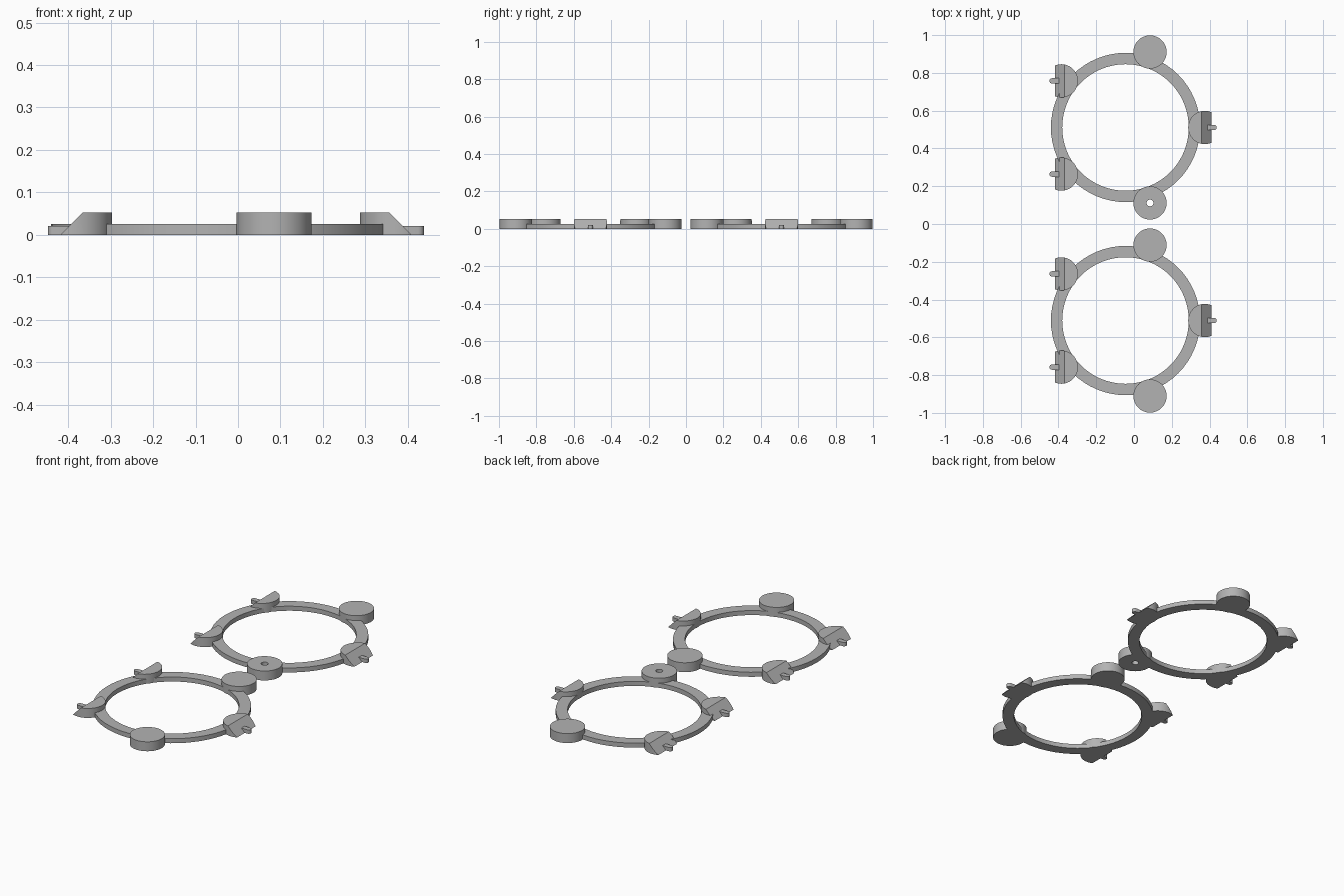
import bpy, bmesh, math
from mathutils import Vector

cube = bpy.data.objects.get("Cube")
if cube:
    bpy.data.objects.remove(cube)

RING_X, RING_Y = -0.045, 0.511
OUTER, INNER, RING_H = 0.395, 0.335, 0.025
PAD_R, PAD_H, PAD_DIST = 0.088, 0.052, 0.42
SIDES = 64

grey = bpy.data.materials.new("plain grey")
grey.use_nodes = True
colour = (0.45, 0.45, 0.45, 1)
grey.diffuse_color = colour
grey.node_tree.nodes["Principled BSDF"].inputs["Base Color"].default_value = colour


def finish(bm, name, x, y):
    bmesh.ops.recalc_face_normals(bm, faces=bm.faces)
    mesh = bpy.data.meshes.new(name)
    bm.to_mesh(mesh)
    bm.free()
    mesh.materials.append(grey)
    obj = bpy.data.objects.new(name, mesh)
    obj.location = (x, y, 0)
    bpy.context.collection.objects.link(obj)
    bpy.ops.object.select_all(action='DESELECT')
    obj.select_set(True)
    bpy.context.view_layer.objects.active = obj
    bpy.ops.object.shade_smooth_by_angle(angle=math.radians(30))
    return obj


def circle(radius, sides):
    return [(radius * math.cos(i * math.tau / sides), radius * math.sin(i * math.tau / sides))
            for i in range(sides)]


def prism(bm, outline, height):
    face = bm.faces.new([bm.verts.new((x, y, 0)) for x, y in outline])
    top = bmesh.ops.extrude_face_region(bm, geom=[face])["geom"]
    bmesh.ops.translate(bm, vec=(0, 0, height), verts=[v for v in top if isinstance(v, bmesh.types.BMVert)])


# Flat annulus, also used for the disc with a small central hole
def annulus(name, outer, inner, height, x, y):
    bm = bmesh.new()
    loops = [[bm.verts.new((px, py, z)) for px, py in circle(r, SIDES)]
             for r, z in ((outer, 0), (outer, height), (inner, height), (inner, 0))]
    for a, b in zip(loops, loops[1:] + loops[:1]):
        for i in range(SIDES):
            j = (i + 1) % SIDES
            bm.faces.new((a[i], a[j], b[j], b[i]))
    return finish(bm, name, x, y)


def disc(name, x, y):
    bm = bmesh.new()
    prism(bm, circle(PAD_R, SIDES), PAD_H)
    return finish(bm, name, x, y)


# Round pad cut by a 45 degree ramp that runs down to a chord on the ground
def ramp_pad(name, x, y, side):
    bm = bmesh.new()
    prism(bm, circle(PAD_R, SIDES), PAD_H)
    cut = bmesh.ops.bisect_plane(bm, geom=bm.verts[:] + bm.edges[:] + bm.faces[:],
                                 plane_co=Vector((side * 0.034, 0, 0)),
                                 plane_no=Vector((side, 0, 1)), clear_outer=True)
    edges = [e for e in cut["geom_cut"] if isinstance(e, bmesh.types.BMEdge)]
    bmesh.ops.contextual_create(bm, geom=edges)
    return finish(bm, name, x, y)


# Small peg with a rounded tip, poking out of the ramp
def peg(name, x, y, side):
    bm = bmesh.new()
    tip = [(0.049 + 0.014 * math.cos(a), 0.014 * math.sin(a))
           for a in (math.pi * (i / 8 - 0.5) for i in range(9))]
    outline = [(0.012, -0.014)] + tip + [(0.012, 0.014)]
    prism(bm, [(side * px, py) for px, py in outline], 0.021)
    return finish(bm, name, x, y)


for label, cy in (("front", -RING_Y), ("back", RING_Y)):
    annulus(label + "_ring", OUTER, INNER, RING_H, RING_X, cy)
    for k in range(5):
        angle = k * math.tau / 5
        x = RING_X + PAD_DIST * math.cos(angle)
        y = cy + PAD_DIST * math.sin(angle)
        if k in (1, 4):
            if label == "back" and k == 4:
                annulus("pierced_disc", PAD_R, 0.018, PAD_H, x, y)
            else:
                disc(f"{label}_disc_{k}", x, y)
        else:
            side = 1 if k == 0 else -1
            ramp_pad(f"{label}_ramp_pad_{k}", x, y, side)
            peg(f"{label}_peg_{k}", x, y, side)
